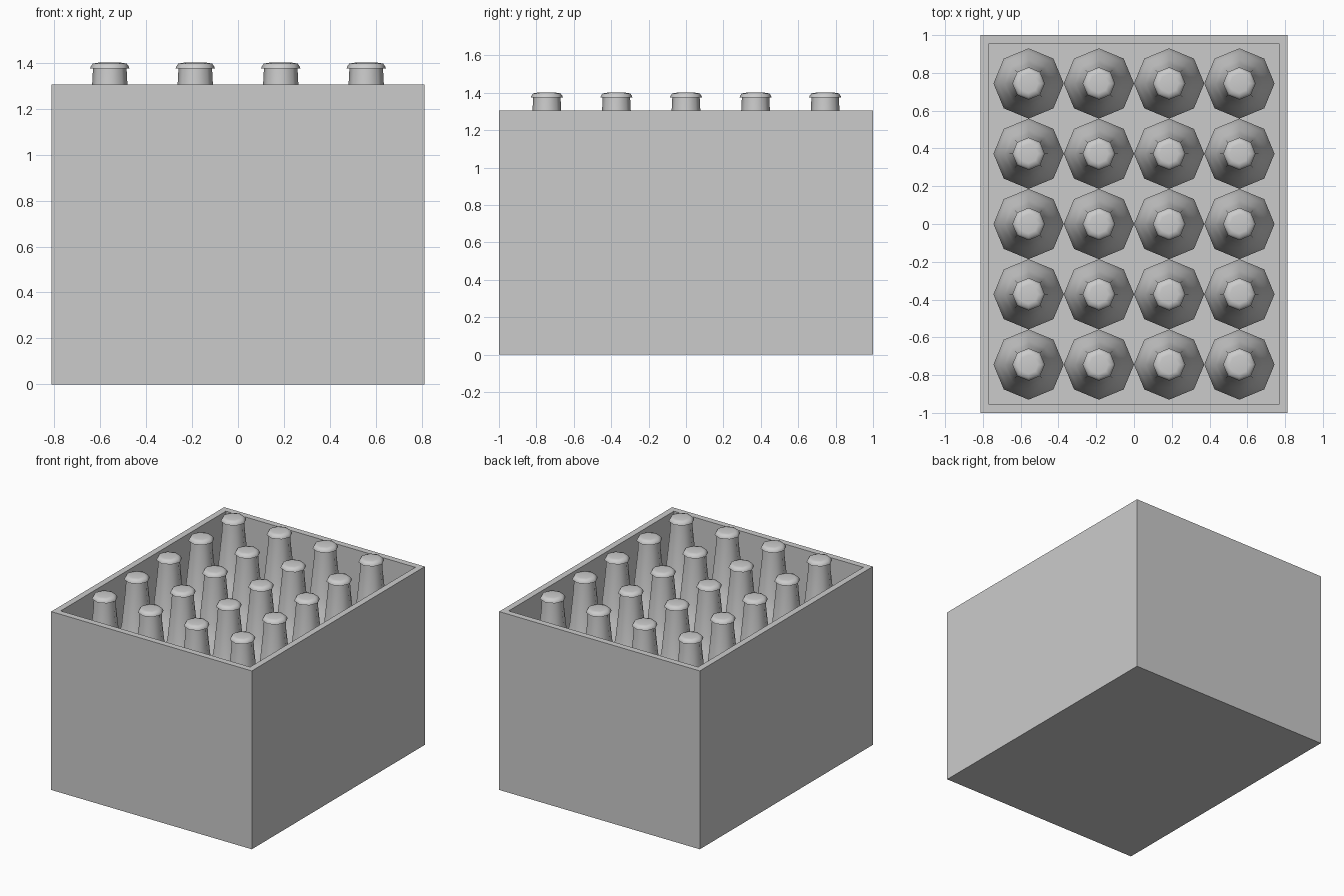
import bpy, bmesh, math

if "Cube" in bpy.data.objects:
    bpy.data.objects.remove(bpy.data.objects["Cube"])

def new_object(name, bm):
    mesh = bpy.data.meshes.new(name)
    bmesh.ops.recalc_face_normals(bm, faces=bm.faces)
    bm.to_mesh(mesh)
    bm.free()
    obj = bpy.data.objects.new(name, mesh)
    bpy.context.collection.objects.link(obj)
    return obj

def lathe(name, profile, sides=8):
    """Closed low-poly turned shape from (radius, z) pairs, corners on the axes."""
    bm = bmesh.new()
    rings = [[bm.verts.new((r * math.cos(math.tau * i / sides),
                            r * math.sin(math.tau * i / sides), z))
              for i in range(sides)] for r, z in profile]
    for a, b in zip(rings, rings[1:]):
        for i in range(sides):
            j = (i + 1) % sides
            bm.faces.new((a[i], a[j], b[j], b[i]))
    bm.faces.new(rings[0][::-1])
    bm.faces.new(rings[-1])
    return new_object(name, bm)

# Open crate: block with its top inset and pushed down
W, D, H, WALL = 1.624, 2.0, 1.305, 0.064
bm = bmesh.new()
bmesh.ops.create_cube(bm, size=1)
for v in bm.verts:
    v.co = (v.co.x * W, v.co.y * D, (v.co.z + 0.5) * H)
top = max(bm.faces, key=lambda f: f.calc_center_median().z)
bmesh.ops.inset_region(bm, faces=[top], thickness=WALL)
ext = bmesh.ops.extrude_face_region(bm, geom=[top])
for v in ext["geom"]:
    if isinstance(v, bmesh.types.BMVert):
        v.co.z = WALL
if top.is_valid:
    bmesh.ops.delete(bm, geom=[top], context='FACES_ONLY')
new_object("crate", bm)

# One bottle and one cap, shared by the whole grid
bottle = lathe("bottle", [(0.17, WALL), (0.186, 0.09), (0.186, 0.76), (0.165, 0.85),
                          (0.125, 0.95), (0.103, 1.05), (0.077, 1.30), (0.073, 1.378)])
cap = lathe("cap", [(0.086, 1.374), (0.083, 1.383), (0.074, 1.396), (0.05, 1.4)])
for part in (bottle, cap):
    bpy.ops.object.select_all(action='DESELECT')
    part.select_set(True)
    bpy.context.view_layer.objects.active = part
    bpy.ops.object.shade_smooth_by_angle(angle=math.radians(50))

# 4 x 5 grid of bottles
STEP = 0.372
spots = [((c - 1.5) * STEP, (r - 2) * STEP, 0) for r in range(5) for c in range(4)]
for part in (bottle, cap):
    part.location = spots[0]
    for spot in spots[1:]:
        copy = part.copy()
        copy.location = spot
        bpy.context.collection.objects.link(copy)
